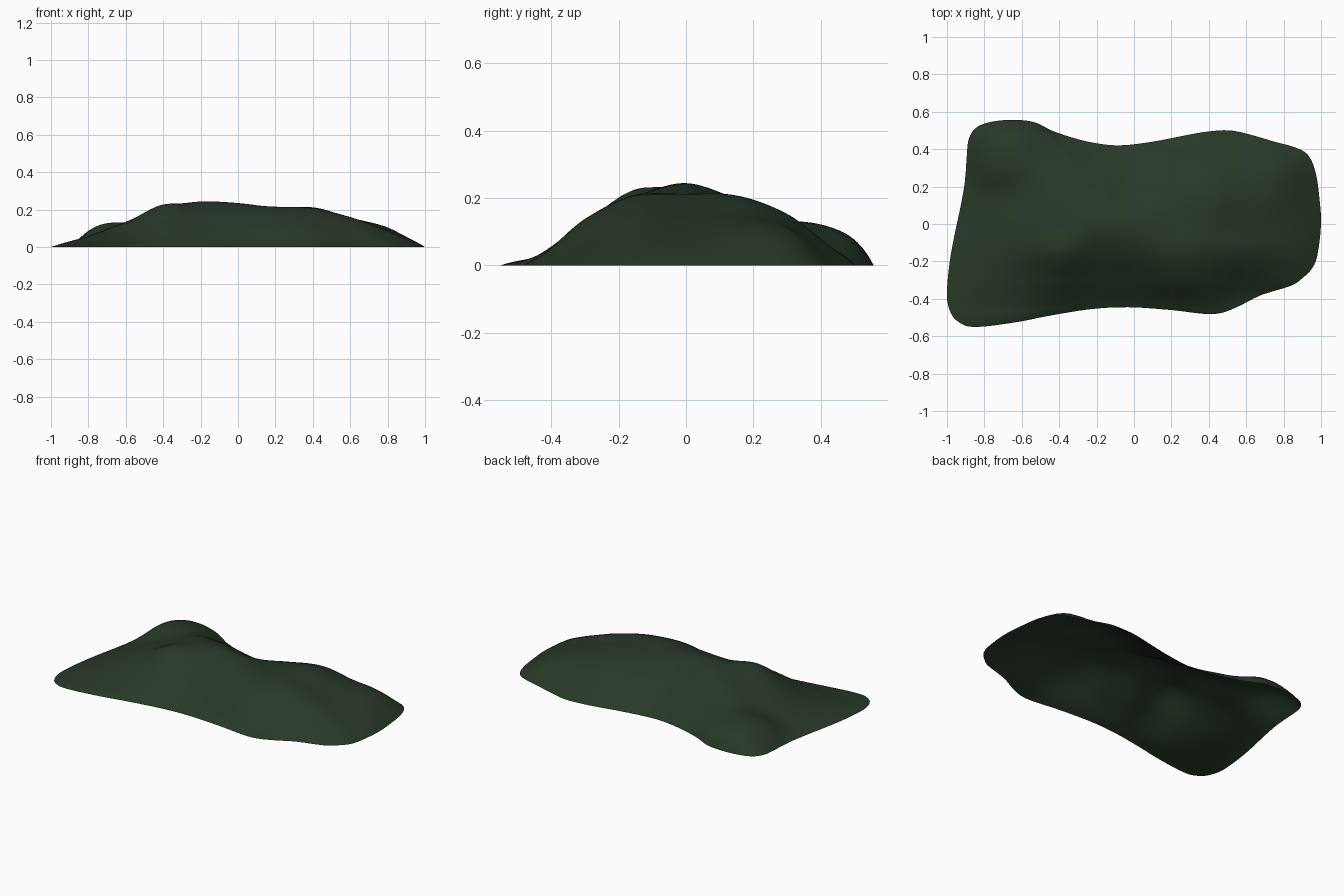
import bpy, bmesh, math
from mathutils import Vector

if "Cube" in bpy.data.objects:
    bpy.data.objects.remove(bpy.data.objects["Cube"])

# Ground outline seen from above, counterclockwise
OUTLINE = [
    (1, 0), (.99, .15), (.97, .28), (.93, .37), (.86, .41), (.75, .44), (.65, .47),
    (.52, .50), (.40, .495), (.28, .475), (.1, .44), (-.08, .42), (-.22, .435),
    (-.34, .465), (-.44, .50), (-.52, .54), (-.6, .555), (-.7, .555), (-.79, .54),
    (-.85, .51), (-.885, .45), (-.895, .35), (-.905, .22), (-.93, .08), (-.96, -.06),
    (-.985, -.2), (-1, -.35), (-.995, -.43), (-.965, -.50), (-.91, -.54), (-.86, -.55),
    (-.77, -.545), (-.6, -.52), (-.45, -.49), (-.23, -.455), (-.03, -.445), (.2, -.46),
    (.37, -.48), (.47, -.475), (.57, -.435), (.68, -.38), (.84, -.33), (.9, -.29),
    (.95, -.24), (.98, -.17)]

# Relief control heights: columns x = -1..1 step 0.2, rows y = -0.45..0.45 step 0.15
RELIEF = [
    [.03, .025, .03, .045, .03, .03, .04, .04, .02, .02, .01],
    [.05, .05, .08, .13, .105, .11, .14, .13, .085, .06, .04],
    [.06, .07, .128, .223, .20, .205, .21, .20, .158, .105, .07],
    [.06, .08, .138, .21, .243, .233, .208, .21, .158, .11, .08],
    [.06, .088, .125, .19, .193, .16, .185, .207, .158, .128, .08],
    [.06, .145, .138, .127, .093, .074, .123, .157, .13, .125, .08],
    [.06, .13, .13, .06, .03, .03, .04, .07, .06, .06, .05]]
SPOKES_PER_POINT, RINGS = 3, 36


def catmull(a, b, c, d, t):
    return b + (c - a) * (.5 * t) + (a * 2 - b * 5 + c * 4 - d) * (.5 * t * t) \
        + (b * 3 - a - c * 3 + d) * (.5 * t ** 3)


def sample(values, s):
    """Smooth interpolation along a list, clamped at both ends."""
    n = len(values) - 1
    s = min(max(s, 0), n)
    i = min(int(s), n - 1)
    return catmull(*(values[min(max(i + k, 0), n)] for k in (-1, 0, 1, 2)), s - i)


def height(x, y, t):
    rows = [sample(row, (x + 1) / .2) for row in RELIEF]
    return max(0, sample(rows, (y + .45) / .15)) * (1 - t ** 8)


# Smooth closed rim
pts = [Vector(p) for p in OUTLINE]
n = len(pts)
rim = [catmull(*(pts[(i + k) % n] for k in (-1, 0, 1, 2)), j / SPOKES_PER_POINT)
       for i in range(n) for j in range(SPOKES_PER_POINT)]

# Hill: open shell of rings from the summit out to the rim
bm = bmesh.new()
center = bm.verts.new((0, 0, height(0, 0, 0)))
rings = []
for r in range(1, RINGS + 1):
    t = r / RINGS
    rings.append([bm.verts.new((p.x * t, p.y * t, height(p.x * t, p.y * t, t))) for p in rim])
m = len(rim)
for k in range(m):
    q = (k + 1) % m
    bm.faces.new((center, rings[0][k], rings[0][q]))
    for a, b in zip(rings, rings[1:]):
        bm.faces.new((a[k], b[k], b[q], a[q]))
for f in bm.faces:
    f.smooth = True

mesh = bpy.data.meshes.new("grassy_hill")
bm.to_mesh(mesh)
bm.free()
hill = bpy.data.objects.new("grassy_hill", mesh)
bpy.context.collection.objects.link(hill)

# Dark green ground colour
green = bpy.data.materials.new("dark_green")
green.diffuse_color = (.021, .040, .021, 1)
green.use_nodes = True
green.node_tree.nodes["Principled BSDF"].inputs["Base Color"].default_value = green.diffuse_color
mesh.materials.append(green)
